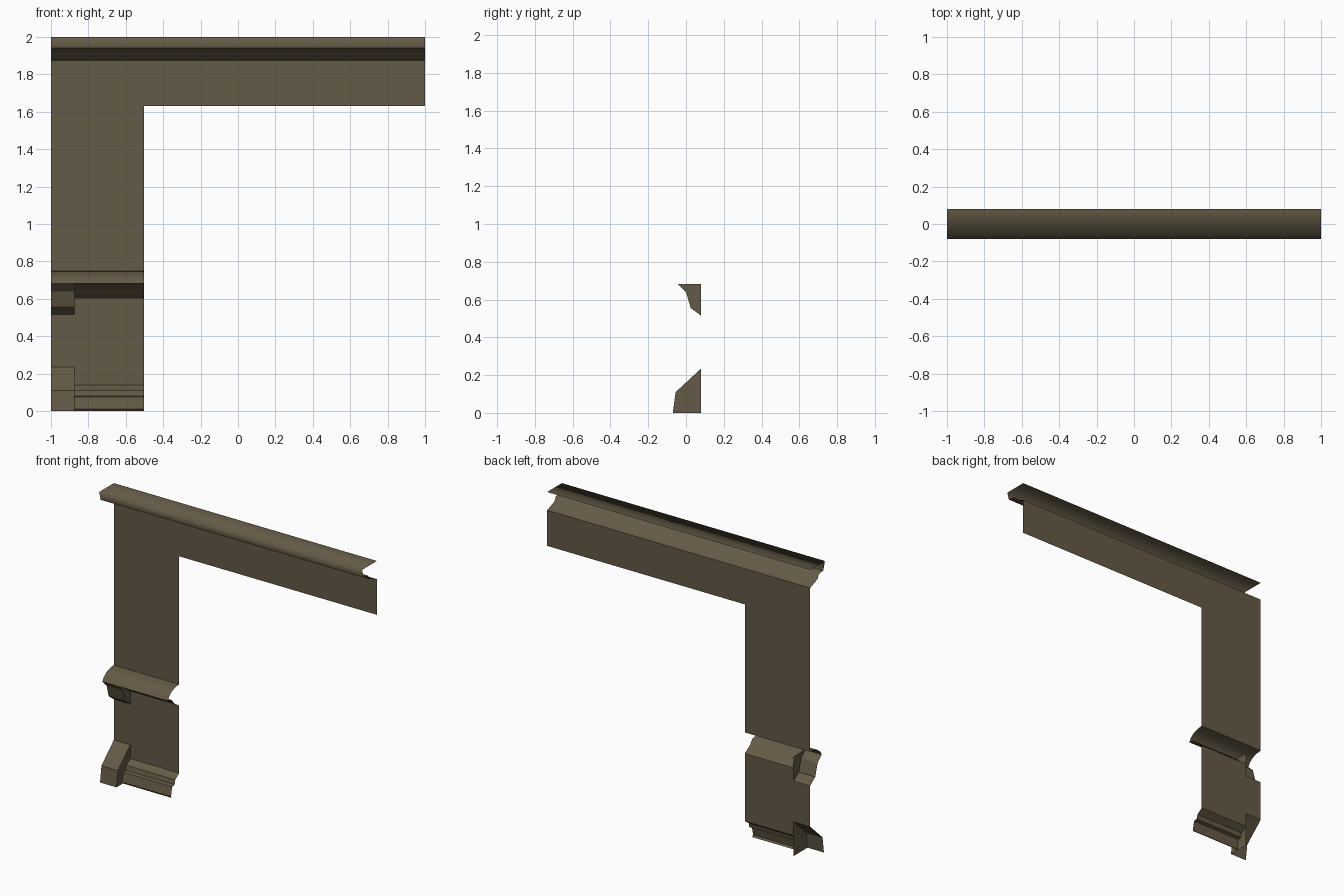
import bpy, bmesh

if "Cube" in bpy.data.objects:
    bpy.data.objects.remove(bpy.data.objects["Cube"])

stone = bpy.data.materials.new("brown_stone")
stone.diffuse_color = (0.127, 0.102, 0.061, 1)
stone.use_nodes = True
stone.node_tree.nodes["Principled BSDF"].inputs["Base Color"].default_value = stone.diffuse_color
BACK = 0.08


def make(name, bm, smooth=False):
    for f in bm.faces:
        f.smooth = smooth
    me = bpy.data.meshes.new(name)
    bm.to_mesh(me)
    bm.free()
    me.materials.append(stone)
    ob = bpy.data.objects.new(name, me)
    bpy.context.collection.objects.link(ob)
    return ob


def strip(name, profile, x0, x1, smooth=False, cap=None):
    """Open sheet swept along x; profile is (y, z) listed from top to bottom."""
    bm = bmesh.new()
    rows = [[bm.verts.new((x, y, z)) for x in (x0, x1)] for y, z in profile]
    for (a, b), (c, d) in zip(rows, rows[1:]):
        bm.faces.new((a, c, d, b))
    if cap:  # closed right-hand end
        bm.faces.new([bm.verts.new((x1, y, z)) for y, z in profile + cap][::-1])
        bm.normal_update()
        for f in bm.faces:
            if abs(f.normal.x) > 0.9 and f.normal.x < 0:
                f.normal_flip()
    return make(name, bm, smooth)


def panel(name, x0, x1, z0, z1):
    return strip(name, [(BACK, z1), (BACK, z0)], x0, x1)


L, B, R = -1.0, -0.875, -0.503   # outer edge, bracket edge, opening edge

# Flat wall sheets
panel("lintel_panel", R, 1, 1.63, 1.875)
panel("upper_pillar_panel", L, R, 0.75, 1.875)
panel("lower_pillar_panel", B, R, 0.14, 0.605)
panel("pillar_edge_panel", L, B, 0.235, 0.515)

# Cornice along the top
strip("cornice_crown", [(BACK, 2.0), (-0.08, 2.0), (-0.063, 1.94)], L, 1, True)
strip("cornice_cove", [(-0.063, 1.94), (-0.015, 1.935), (0.0, 1.905), (BACK, 1.875)], L, 1, True)

# Ledge around the pillar
strip("ledge_top", [(BACK, 0.75), (0.04, 0.746), (0.0, 0.732), (-0.03, 0.708), (-0.045, 0.683)], L, R, True)
strip("ledge_underside", [(-0.045, 0.683), (0.0, 0.672), (0.025, 0.64), (BACK, 0.605)], B, R, True)

# Base moulding
strip("base_moulding", [(BACK, 0.14), (0.037, 0.11), (0.03, 0.08), (0.004, 0.075),
                        (-0.01, 0.012), (0.0, 0.0)], B, R)

# Bracket under the ledge and buttress at the foot
strip("ledge_bracket", [(-0.045, 0.683), (0.0, 0.64), (0.025, 0.555), (BACK, 0.515)],
      L, B, cap=[(BACK, 0.683)])
strip("foot_buttress", [(BACK, 0.235), (-0.055, 0.11), (-0.07, 0.0)], L, B, cap=[(BACK, 0.0)])
